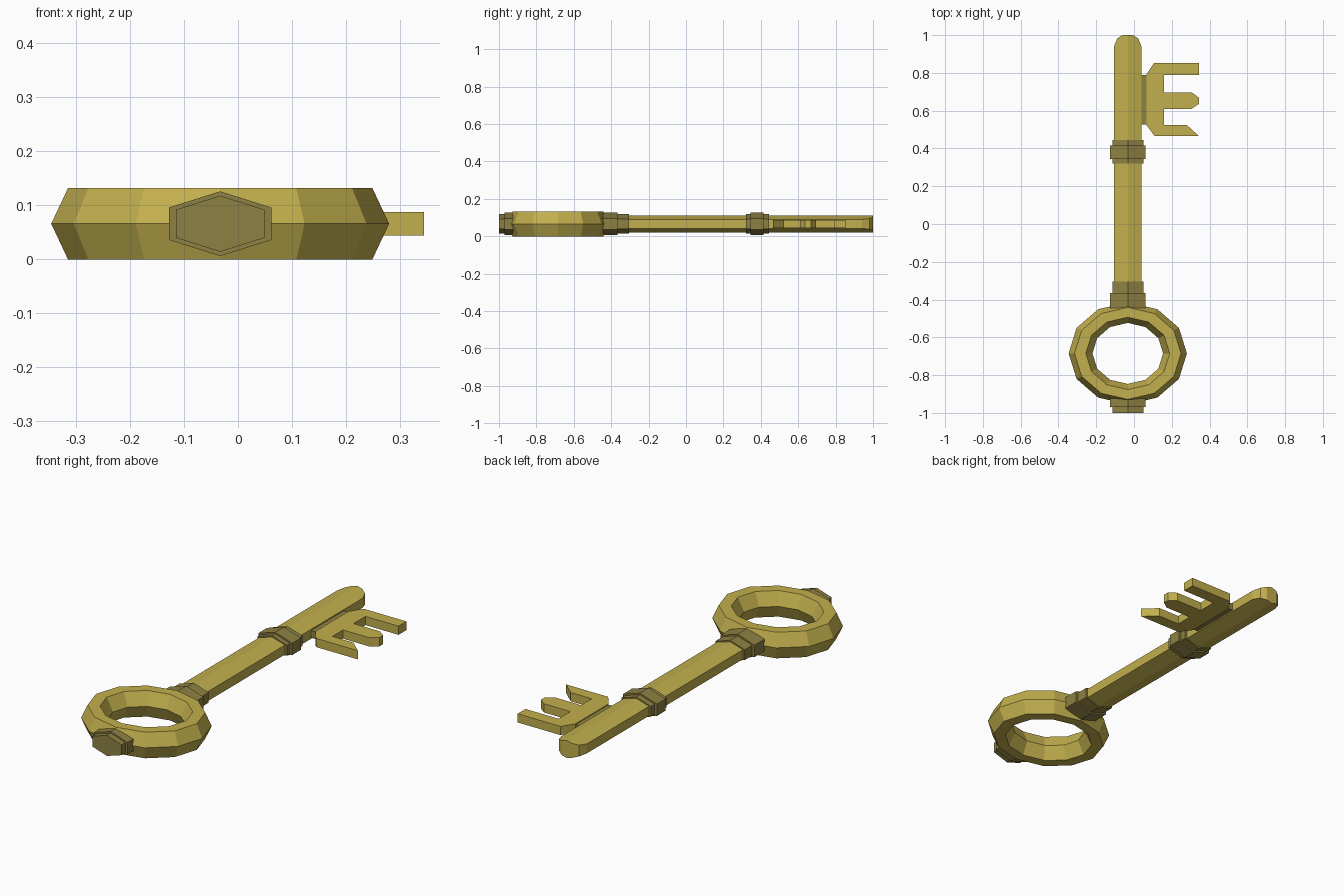
import bpy, bmesh
from math import cos, sin, pi

if "Cube" in bpy.data.objects:
    bpy.data.objects.remove(bpy.data.objects["Cube"])

CX, CZ = -0.033, 0.066          # key axis
RING_Y = -0.685                 # bow centre


def material(name, color):
    m = bpy.data.materials.new(name)
    m.diffuse_color = color
    m.use_nodes = True
    m.node_tree.nodes["Principled BSDF"].inputs["Base Color"].default_value = m.diffuse_color
    return m


gold = material("gold", (0.54, 0.43, 0.075, 1))
dark_gold = material("dark_gold", (0.27, 0.22, 0.055, 1))


def finish(name, bm, mat):
    bmesh.ops.recalc_face_normals(bm, faces=bm.faces)
    me = bpy.data.meshes.new(name)
    bm.to_mesh(me)
    bm.free()
    me.materials.append(mat)
    ob = bpy.data.objects.new(name, me)
    bpy.context.collection.objects.link(ob)
    return ob


def loft(name, sections, mat, closed=False):
    """Skin a list of equal-length point loops."""
    bm = bmesh.new()
    loops = [[bm.verts.new(p) for p in s] for s in sections]
    n = len(loops[0])
    pairs = list(zip(loops, loops[1:]))
    if closed:
        pairs.append((loops[-1], loops[0]))
    else:
        bm.faces.new(loops[0])
        bm.faces.new(loops[-1])
    for a, b in pairs:
        for i in range(n):
            j = (i + 1) % n
            bm.faces.new((a[i], a[j], b[j], b[i]))
    return finish(name, bm, mat)


def hexagon(y, w, side, peak):
    """Hexagon across the key axis with its points up and down."""
    pts = [(0, peak), (w, side), (w, -side), (0, -peak), (-w, -side), (-w, side)]
    return [(CX + x, y, CZ + z) for x, z in pts]


def plate(name, outline, z0, z1, mat):
    bm = bmesh.new()
    f = bm.faces.new([bm.verts.new((x, y, z0)) for x, y in outline])
    r = bmesh.ops.extrude_face_region(bm, geom=[f])
    for v in r["geom"]:
        if isinstance(v, bmesh.types.BMVert):
            v.co.z = z1
    return finish(name, bm, mat)


# Bow: twelve-sided oval ring with a hexagonal section
section = [(0.313, 0), (0.282, 0.066), (0.222, 0.066),
           (0.187, 0), (0.222, -0.066), (0.282, -0.066)]
loft("bow_ring", [[(CX + r * cos(k * pi / 6), RING_Y + 0.863 * r * sin(k * pi / 6), CZ + z)
                   for r, z in section] for k in range(12)], gold, closed=True)

# Shaft: hexagonal rod whose tip is rounded in plan only
stations = [(-0.44, 0.072), (0.942, 0.072), (0.982, 0.056), (1.0, 0.028)]
loft("shaft", [hexagon(y, w, 0.045 - 0.021 * w / 0.072, 0.045) for y, w in stations], gold)

# Collars: wide and narrow hexagonal bands
WIDE, NARROW = (0.095, 0.030, 0.060), (0.082, 0.026, 0.052)
bands = [("mid_collar_core", 0.32, 0.445, NARROW),
         ("mid_collar_band", 0.345, 0.415, WIDE),
         ("bow_collar_core", -0.365, -0.305, NARROW),
         ("bow_collar_band", -0.445, -0.365, WIDE),
         ("end_cap_band", -0.97, -0.925, WIDE),
         ("end_cap_core", -1.0, -0.97, NARROW)]
for name, y0, y1, size in bands:
    loft(name, [hexagon(y0, *size), hexagon(y1, *size)], dark_gold)

# Bit: three-toothed plate joined to the shaft by a thin web
plate("bit_web", [(0.03, 0.527), (0.066, 0.527), (0.066, 0.79), (0.03, 0.79)],
      0.048, 0.084, dark_gold)
plate("bit_teeth", [(0.065, 0.525), (0.11, 0.465), (0.345, 0.465), (0.278, 0.525),
                    (0.16, 0.525), (0.16, 0.61), (0.305, 0.61), (0.345, 0.637),
                    (0.345, 0.668), (0.308, 0.695), (0.16, 0.695), (0.16, 0.79),
                    (0.345, 0.79), (0.345, 0.853), (0.106, 0.853), (0.065, 0.79)],
      0.044, 0.088, gold)
